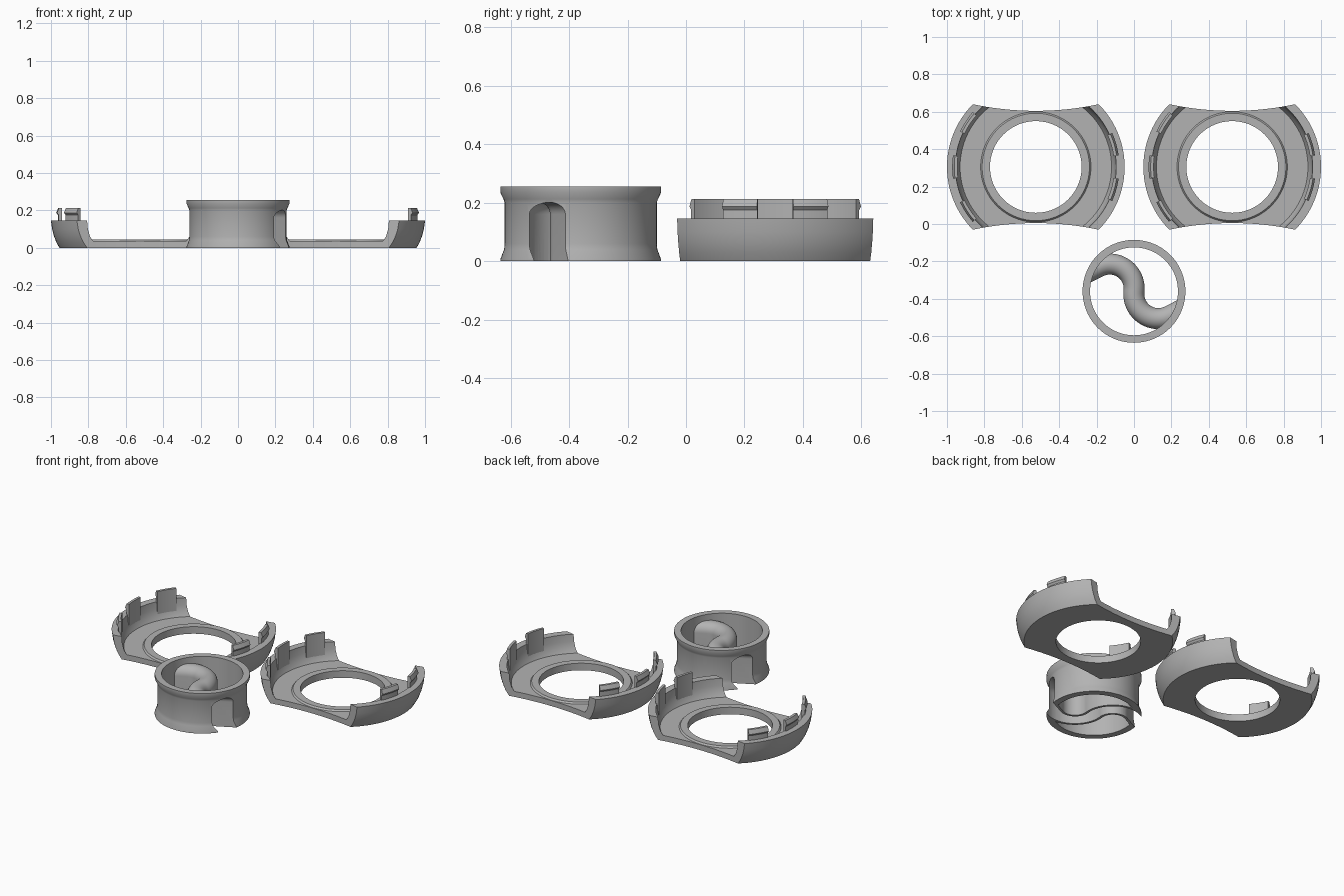
import bpy, bmesh
from math import sin, cos, pi, radians, hypot, atan2
from mathutils import Vector

if "Cube" in bpy.data.objects:
    bpy.data.objects.remove(bpy.data.objects["Cube"])

gray = bpy.data.materials.new("plain gray")
gray.use_nodes = True
COLOUR = (0.45, 0.45, 0.45, 1)
gray.diffuse_color = COLOUR
gray.node_tree.nodes["Principled BSDF"].inputs["Base Color"].default_value = COLOUR


def make_object(name, rings, closed, location=(0, 0, 0)):
    """Skin a list of equal closed rings; cap the ends when the row is open."""
    bm = bmesh.new()
    rows = [[bm.verts.new(p) for p in ring] for ring in rings]
    n = len(rows[0])
    for i in range(len(rows) - (0 if closed else 1)):
        a, b = rows[i], rows[(i + 1) % len(rows)]
        for j in range(n):
            k = (j + 1) % n
            bm.faces.new((a[j], a[k], b[k], b[j]))
    if not closed:
        bm.faces.new(rows[0])
        bm.faces.new(rows[-1])
    bmesh.ops.recalc_face_normals(bm, faces=bm.faces)
    mesh = bpy.data.meshes.new(name)
    bm.to_mesh(mesh)
    bm.free()
    mesh.materials.append(gray)
    obj = bpy.data.objects.new(name, mesh)
    obj.location = location
    bpy.context.collection.objects.link(obj)
    return obj


def revolve(name, profile, location, start=0, sweep=360, steps=96):
    closed = sweep == 360
    count = steps if closed else steps + 1
    angles = [radians(start + sweep * i / steps) for i in range(count)]
    rings = [[(r * cos(a), r * sin(a), z) for r, z in profile] for a in angles]
    return make_object(name, rings, closed, location)


def disc(name, radius, low, high, location, steps=96):
    rings = [[(radius * cos(2 * pi * i / steps), radius * sin(2 * pi * i / steps), z)
              for i in range(steps)] for z in (low, high)]
    return make_object(name, rings, False, location)


def boolean(obj, tool, operation):
    mod = obj.modifiers.new("cut", "BOOLEAN")
    mod.operation, mod.object, mod.solver = operation, tool, "EXACT"
    bpy.context.view_layer.update()
    graph = bpy.context.evaluated_depsgraph_get()
    mesh = bpy.data.meshes.new_from_object(obj.evaluated_get(graph))
    obj.modifiers.clear()
    obj.data = mesh
    bpy.data.objects.remove(tool)


def smooth(obj):
    bpy.ops.object.select_all(action="DESELECT")
    obj.select_set(True)
    bpy.context.view_layer.objects.active = obj
    bpy.ops.object.shade_smooth_by_angle(angle=radians(30))


# Shells: a shallow bowl with a round hole and two concave sides
BOWL = [(0.245, 0), (0.43, 0), (0.447, 0.03), (0.46, 0.065), (0.469, 0.1),
        (0.475, 0.145), (0.43, 0.145), (0.427, 0.1), (0.418, 0.06),
        (0.405, 0.035), (0.295, 0.035), (0.287, 0.045), (0.245, 0.045)]
CLIP = [(0.42, 0.06), (0.438, 0.06), (0.438, 0.175), (0.447, 0.187),
        (0.436, 0.213), (0.42, 0.213)]
CLIP_ANGLES = (-16, 16, 147, 180, 213)
SIDE_R = 1.62

for side, x in (("right", -0.525), ("left", 0.525)):
    centre = (x, 0.305, 0)
    shell = revolve(side + "_shell", BOWL, centre)
    for sign in (-1, 1):
        cutter = disc("side_cutter", SIDE_R, -0.2, 0.4,
                      (x, 0.305 + sign * (0.3 + SIDE_R), 0), 360)
        boolean(shell, cutter, "DIFFERENCE")
    smooth(shell)
    for number, angle in enumerate(CLIP_ANGLES, 1):
        clip = revolve(f"{side}_clip_{number}", CLIP, centre, angle - 8, 16, 8)
        smooth(clip)

# Spool: flared barrel with an S-shaped channel open below and at both ends
HUB = (0, -0.36, 0)
BARREL = [(0.235, 0), (0.275, 0), (0.275, 0.006), (0.262, 0.04), (0.26, 0.06),
          (0.26, 0.2), (0.264, 0.212), (0.275, 0.235), (0.275, 0.255),
          (0.235, 0.255)]


def channel_path():
    """Half the S is an arc with a straight exit; the rest is its point mirror."""
    cx, cy, end = 0.13, -0.015, radians(297)
    r = hypot(cx, cy)
    first = atan2(-cy, -cx)
    half = [Vector((cx + r * cos(a), cy + r * sin(a)))
            for a in (first + (end - first) * i / 24 for i in range(25))]
    half.append(half[-1] + 0.14 * Vector((-sin(end), cos(end))))
    return [-p for p in reversed(half[1:])] + half


def channel(name, half_width, bottom, spring):
    """Sweep an arch-topped section along the S."""
    section = [(half_width, bottom)]
    section += [(half_width * cos(pi * i / 16), spring + half_width * sin(pi * i / 16))
                for i in range(17)]
    section.append((-half_width, bottom))
    path = channel_path()
    rings = []
    for i, p in enumerate(path):
        t = (path[min(i + 1, len(path) - 1)] - path[max(i - 1, 0)]).normalized()
        rings.append([(p.x - t.y * u, p.y + t.x * u, z) for u, z in section])
    return make_object(name, rings, False, HUB)


spool = revolve("spool", BARREL, HUB)
divider = channel("channel_wall", 0.056, 0, 0.16)
boolean(divider, disc("wall_trim", 0.248, -0.1, 0.4, HUB), "INTERSECT")
boolean(spool, divider, "UNION")
boolean(spool, channel("channel_cutter", 0.041, -0.1, 0.16), "DIFFERENCE")
smooth(spool)
